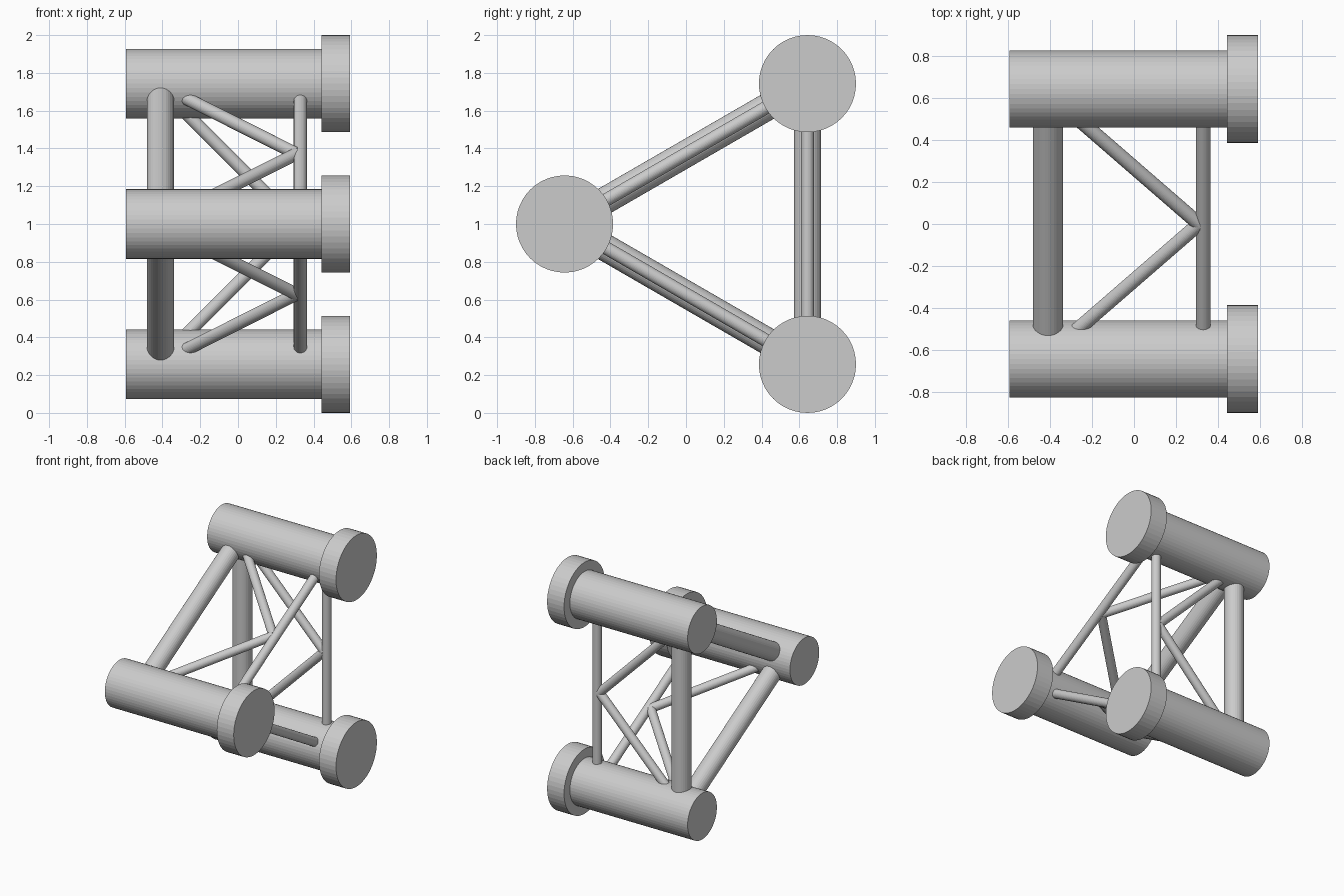
import bpy
from mathutils import Vector

if "Cube" in bpy.data.objects:
    bpy.data.objects.remove(bpy.data.objects["Cube"])


def rod(name, a, b, radius, sides=32):
    """Cylinder running from point a to point b."""
    a, b = Vector(a), Vector(b)
    d = b - a
    bpy.ops.mesh.primitive_cylinder_add(vertices=sides, radius=radius, depth=d.length,
                                        location=(a + b) / 2)
    ob = bpy.context.object
    ob.name = name
    ob.rotation_euler = d.to_track_quat('Z', 'Y').to_euler()
    return ob


def at(x, p):
    return Vector((x, p[0], p[1]))


# Tube centres (y, z) of the triangular frame
centres = [Vector((-0.643, 1.0)), Vector((0.643, 1.743)), Vector((0.643, 0.257))]
names = ["front", "top", "bottom"]

# Main tubes with wider end collars
for n, c in zip(names, centres):
    rod(n + "_tube", at(-0.593, c), at(0.445, c), 0.184, 48)
    rod(n + "_collar", at(0.443, c), at(0.592, c), 0.257, 48)

# Bracing on each side of the triangle
for i in range(3):
    a, b = centres[i], centres[(i + 1) % 3]
    side = names[i] + "_" + names[(i + 1) % 3]
    mid = (a + b) / 2
    rod(side + "_thick_strut", at(-0.41, a), at(-0.41, b), 0.072)
    rod(side + "_thin_strut", at(0.33, a), at(0.33, b), 0.035)
    # Diagonals meet at the middle of the thin strut
    for k, end in enumerate((a, b)):
        inner = mid + (end - mid) * 0.87
        rod(f"{side}_diagonal_{k + 1}", at(0.31, mid), at(-0.335, inner), 0.034)
